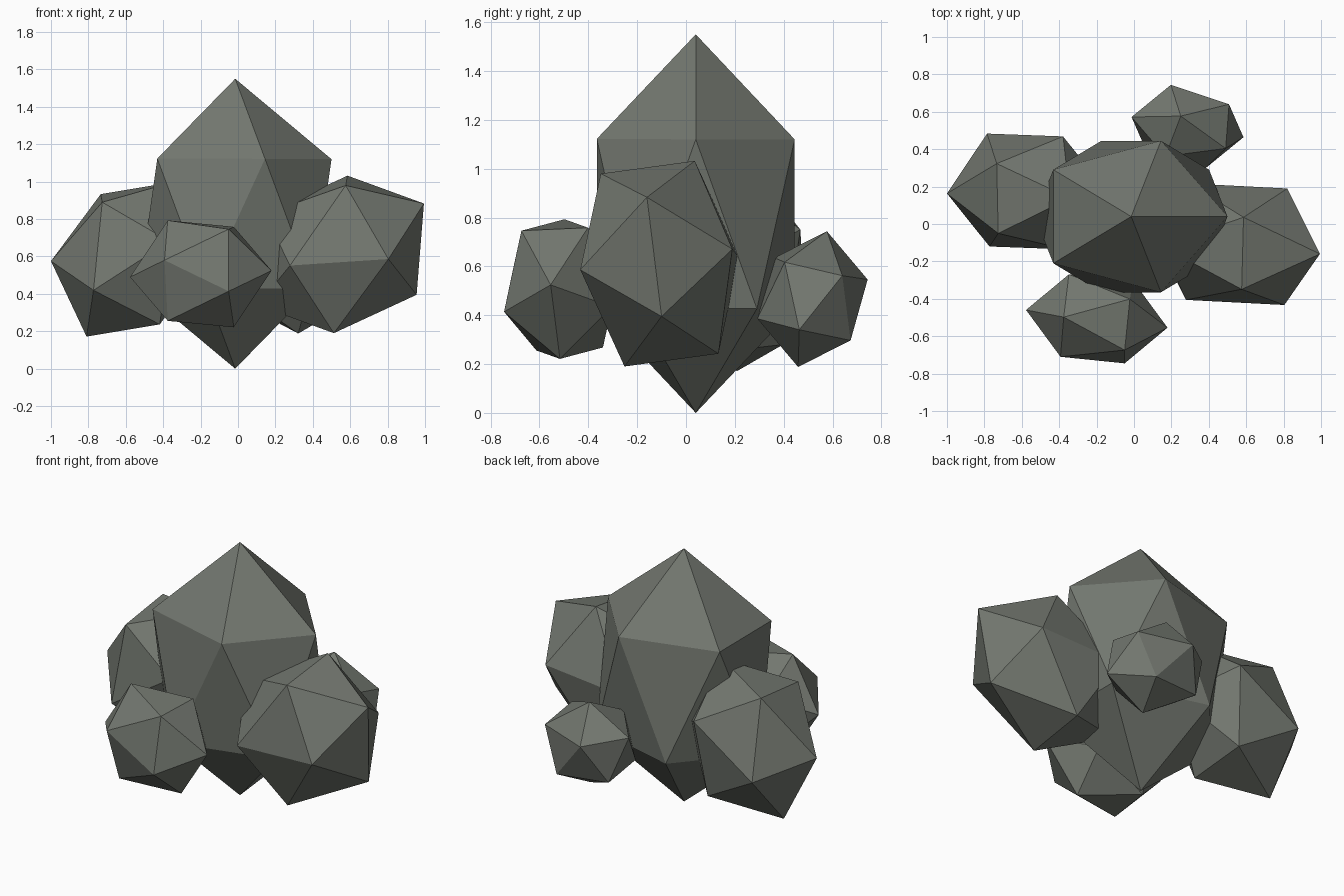
import bpy
import bmesh
from mathutils import Matrix, Vector

default_cube = bpy.data.objects.get("Cube")
if default_cube:
    bpy.data.objects.remove(default_cube, do_unlink=True)

# Single stone colour
COLOUR = (0.17, 0.185, 0.16, 1.0)
stone = bpy.data.materials.new("grey_stone")
stone.use_nodes = True
stone.diffuse_color = COLOUR
shader = stone.node_tree.nodes["Principled BSDF"]
shader.inputs["Base Color"].default_value = COLOUR
shader.inputs["Roughness"].default_value = 0.9


def columns(vectors):
    """3x3 matrix whose columns are the given vectors."""
    return Matrix([Vector(v) for v in vectors]).transposed()


def rock(name, centre, corners):
    """Twenty-sided rock, stretched so one face lands on three corners."""
    centre = Vector(centre)
    bm = bmesh.new()
    bmesh.ops.create_icosphere(bm, subdivisions=1, radius=1.0)
    bm.faces.ensure_lookup_table()
    source = columns([v.co for v in bm.faces[0].verts])
    target = columns([Vector(c) - centre for c in corners])
    stretch = target @ source.inverted()
    bmesh.ops.transform(bm, matrix=stretch.to_4x4(), verts=bm.verts)
    bmesh.ops.recalc_face_normals(bm, faces=bm.faces)
    mesh = bpy.data.meshes.new(name)
    bm.to_mesh(mesh)
    bm.free()
    mesh.materials.append(stone)
    obj = bpy.data.objects.new(name, mesh)
    obj.location = centre
    bpy.context.collection.objects.link(obj)
    return obj


# Tall central rock
rock("central_rock", (-0.015, 0.04, 0.775),
     [(-0.015, 0.04, 1.55), (0.5, 0.04, 1.12), (0.144, 0.445, 1.12)])

# Large rocks on both sides
rock("left_rock", (0.549, -0.108, 0.611),
     [(0.804, -0.433, 0.586), (0.994, -0.16, 0.883), (0.955, -0.1, 0.395)])
rock("right_rock", (-0.576, 0.174, 0.585),
     [(-0.734, 0.323, 0.933), (-0.726, -0.05, 0.89), (-1.0, 0.163, 0.575)])

# Small rocks in front and behind
rock("front_rock", (-0.199, -0.507, 0.507),
     [(-0.393, -0.71, 0.58), (-0.05, -0.745, 0.414), (-0.05, -0.674, 0.746)])
rock("back_rock", (0.286, 0.518, 0.466),
     [(0.508, 0.64, 0.562), (0.49, 0.404, 0.617), (0.25, 0.577, 0.744)])
